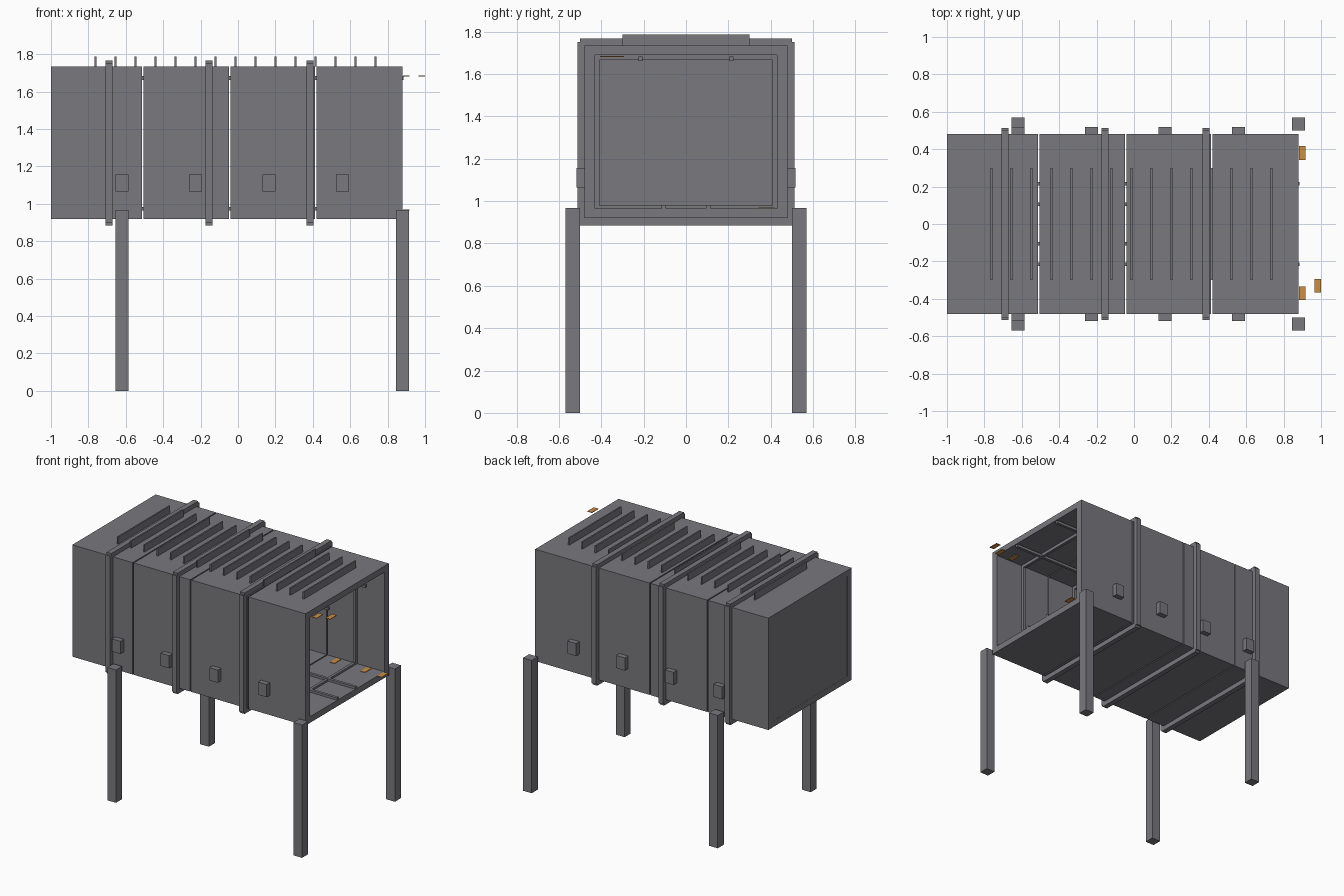
import bpy

if "Cube" in bpy.data.objects:
    bpy.data.objects.remove(bpy.data.objects["Cube"])


def material(name, rgb):
    m = bpy.data.materials.new(name)
    m.diffuse_color = (*rgb, 1)
    m.use_nodes = True
    m.node_tree.nodes["Principled BSDF"].inputs["Base Color"].default_value = m.diffuse_color
    return m


GREY = material("steel grey", (0.19, 0.19, 0.21))
ORANGE = material("amber", (0.6, 0.27, 0.06))


def mesh_object(name, verts, faces, mat):
    me = bpy.data.meshes.new(name)
    me.from_pydata(verts, [], faces)
    me.materials.append(mat)
    ob = bpy.data.objects.new(name, me)
    bpy.context.collection.objects.link(ob)
    return ob


def box(name, x0, x1, y0, y1, z0, z1, mat=GREY):
    verts = [(x, y, z) for x in (x0, x1) for y in (y0, y1) for z in (z0, z1)]
    faces = [(0, 1, 3, 2), (4, 6, 7, 5), (0, 4, 5, 1),
             (2, 3, 7, 6), (0, 2, 6, 4), (1, 5, 7, 3)]
    return mesh_object(name, verts, faces, mat)


def ring(name, x0, x1, y_out, z_out, y_in, z_in):
    """Rectangular tube along x."""
    def loop(x, h, z):
        return [(x, -h, z[0]), (x, h, z[0]), (x, h, z[1]), (x, -h, z[1])]
    verts = (loop(x0, y_out, z_out) + loop(x1, y_out, z_out)
             + loop(x0, y_in, z_in) + loop(x1, y_in, z_in))
    faces = []
    for i in range(4):
        j = (i + 1) % 4
        faces += [(i, j, 4 + j, 4 + i), (8 + i, 12 + i, 12 + j, 8 + j),
                  (i, 8 + i, 8 + j, j), (4 + i, 4 + j, 12 + j, 12 + i)]
    return mesh_object(name, verts, faces, GREY)


# Four hollow hull sections with narrow seams, closed at the left end
OUT_Z, IN_Z = (0.92, 1.735), (0.965, 1.69)
sections = [(-1.0, -0.514), (-0.506, -0.049), (-0.041, 0.413), (0.421, 0.88)]
for x0, x1 in sections:
    ring("hull_section", x0, x1, 0.48, OUT_Z, 0.43, IN_Z)
    # Inner rib halfway along each section
    mid = (x0 + x1) / 2
    ring("inner_rib", mid - 0.01, mid + 0.01, 0.43, IN_Z, 0.408, (0.98, 1.667))
box("end_wall", -0.999, -0.95, -0.43, 0.43, *IN_Z)

# Straps wrapped around the hull
for x in (-0.69, -0.155, 0.385):
    a, b = x - 0.019, x + 0.019
    box("strap_top", a, b, -0.5, 0.5, 1.735, 1.767)
    box("strap_bottom", a, b, -0.5, 0.5, 0.885, 0.92)
    for s in (-1, 1):
        y0, y1 = sorted((s * 0.48, s * 0.513))
        box("strap_side", a, b, y0, y1, 0.9, 1.752)

# Cooling fins on the roof
for i in range(15):
    x = -0.762 + i * 0.107
    box("roof_fin", x - 0.005, x + 0.005, -0.3, 0.3, 1.735, 1.787)

for s in (-1, 1):
    # Legs
    for x in (-0.62, 0.88):
        y0, y1 = sorted((s * 0.5, s * 0.57))
        box("leg", x - 0.035, x + 0.035, y0, y1, 0, 0.968)
    # Side boxes
    for i in range(4):
        x = -0.62 + i * 0.393
        y0, y1 = sorted((s * 0.48, s * 0.518))
        box("side_box", x - 0.035, x + 0.035, y0, y1, 1.065, 1.157)
    # Ceiling and floor rails
    box("ceiling_rail", -0.95, 0.884, s * 0.215 - 0.01, s * 0.215 + 0.01, 1.662, 1.682)
    box("floor_rail", -0.95, 0.878, s * 0.105 - 0.01, s * 0.105 + 0.01, 0.965, 0.982)

# Amber marker plates
for x, y, z in ((0.90, 0.38, 0.967), (0.765, 0.38, 0.967), (0.52, 0.38, 0.967),
                (0.90, -0.37, 1.683), (0.78, -0.37, 1.683), (0.982, -0.33, 1.683)):
    box("marker_plate", x - 0.018, x + 0.018, y - 0.037, y + 0.037,
        z - 0.002, z + 0.002, ORANGE)
